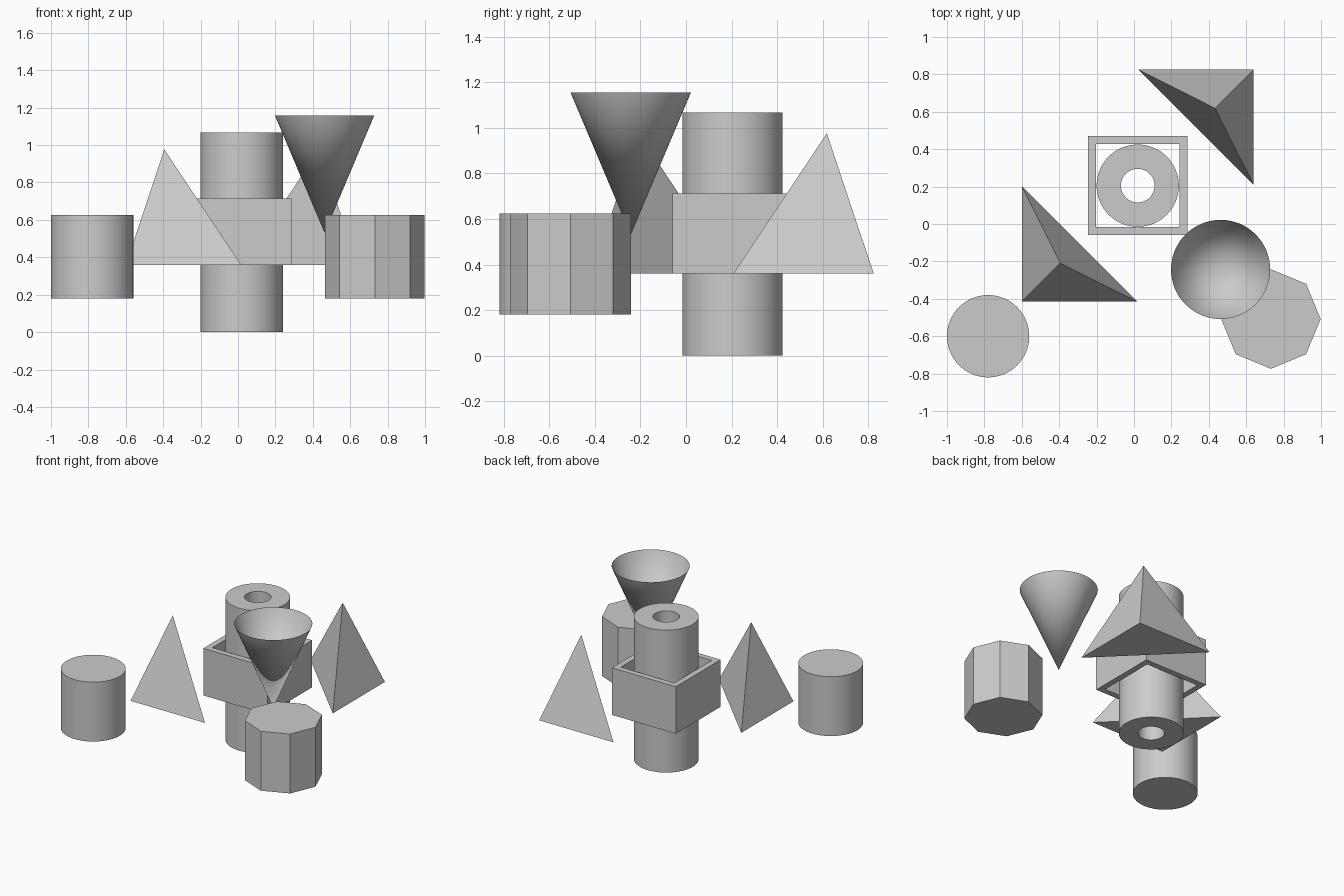
import bpy
import bmesh
from math import sin, cos, pi, sqrt, radians

if "Cube" in bpy.data.objects:
    bpy.data.objects.remove(bpy.data.objects["Cube"], do_unlink=True)

# Single plain grey
grey = bpy.data.materials.new("plain_grey")
grey.use_nodes = True
grey.diffuse_color = (0.6, 0.6, 0.6, 1)
bsdf = next(n for n in grey.node_tree.nodes if n.type == 'BSDF_PRINCIPLED')
bsdf.inputs["Base Color"].default_value = grey.diffuse_color


def finish(name, bm, smooth=False):
    bmesh.ops.recalc_face_normals(bm, faces=bm.faces)
    mesh = bpy.data.meshes.new(name)
    bm.to_mesh(mesh)
    bm.free()
    mesh.materials.append(grey)
    obj = bpy.data.objects.new(name, mesh)
    bpy.context.collection.objects.link(obj)
    if smooth:
        bpy.ops.object.select_all(action='DESELECT')
        obj.select_set(True)
        bpy.context.view_layer.objects.active = obj
        bpy.ops.object.shade_smooth_by_angle(angle=radians(30))
    return obj


def ring(bm, center, radius, z, sides, turn=0):
    angles = [turn + 2 * pi * i / sides for i in range(sides)]
    return [bm.verts.new((center[0] + radius * cos(a), center[1] + radius * sin(a), z))
            for a in angles]


def bridge(bm, a, b):
    for i in range(len(a)):
        j = (i + 1) % len(a)
        bm.faces.new((a[i], a[j], b[j], b[i]))


def prism(name, center, radius, z0, z1, sides, turn=0, hole=None):
    """Upright prism, solid or with a hole right through it."""
    bm = bmesh.new()
    low = ring(bm, center, radius, z0, sides, turn)
    high = ring(bm, center, radius, z1, sides, turn)
    bridge(bm, low, high)
    if hole:
        low_in = ring(bm, center, hole, z0, sides, turn)
        high_in = ring(bm, center, hole, z1, sides, turn)
        bridge(bm, high, high_in)
        bridge(bm, high_in, low_in)
        bridge(bm, low_in, low)
    else:
        bm.faces.new(low)
        bm.faces.new(high)
    return finish(name, bm, smooth=sides > 8)


def spike(name, base, apex, closed, smooth=False):
    """Sides rising from a base outline to one point."""
    bm = bmesh.new()
    outline = [bm.verts.new(p) for p in base]
    tip = bm.verts.new(apex)
    for i, v in enumerate(outline):
        bm.faces.new((v, outline[(i + 1) % len(outline)], tip))
    if closed:
        bm.faces.new(outline)
    return finish(name, bm, smooth)


# Central tube and the square frame around it
core = (0.02, 0.205)
prism("center_tube", core, 0.22, 0, 1.067, 64, hole=0.09)
prism("square_frame", core, 0.265 * sqrt(2), 0.36, 0.713, 4, pi / 4, hole=0.222 * sqrt(2))

# Solid cylinder and eight-sided prism
prism("right_cylinder", (-0.78, -0.6), 0.22, 0.18, 0.625, 64)
prism("octagonal_prism", (0.732, -0.508), 0.266, 0.18, 0.625, 8)

# Two opposed three-sided pyramids, right angle at the outer corner
for name, x, y, s in (("front_pyramid", -0.6, -0.415, 1), ("back_pyramid", 0.64, 0.825, -1)):
    leg, inset = 0.617 * s, 0.206 * s
    spike(name, [(x, y, 0.36), (x + leg, y, 0.36), (x, y + leg, 0.36)],
          (x + inset, y + inset, 0.977), closed=True)

# Open cone standing on its point
cx, cy = 0.463, -0.243
rim = [(cx + 0.265 * cos(2 * pi * i / 64), cy + 0.265 * sin(2 * pi * i / 64), 1.157)
       for i in range(64)]
spike("open_cone", rim, (cx, cy, 0.53), closed=False, smooth=True)
